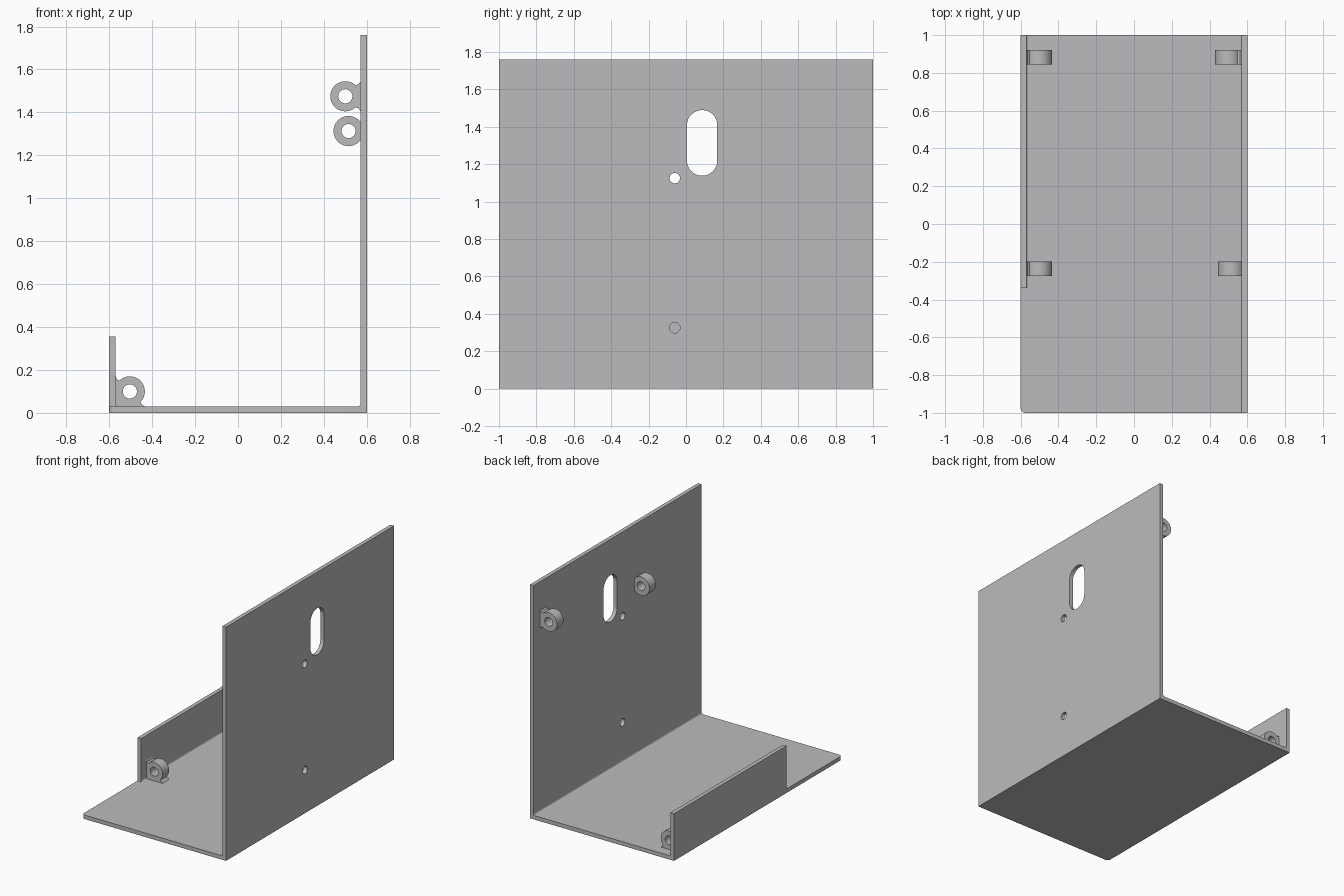
import bpy, bmesh, math
from mathutils import Matrix

if "Cube" in bpy.data.objects:
    bpy.data.objects.remove(bpy.data.objects["Cube"])

grey = bpy.data.materials.new("light grey")
grey.diffuse_color = (0.5, 0.5, 0.51, 1)
grey.use_nodes = True
grey.node_tree.nodes["Principled BSDF"].inputs["Base Color"].default_value = grey.diffuse_color

# Axis maps from the drawn profile (a, b, depth) to the model
FRONT = Matrix(((1, 0, 0, 0), (0, 0, -1, 0), (0, 1, 0, 0), (0, 0, 0, 1)))
SIDE = Matrix(((0, 0, 1, 0), (1, 0, 0, 0), (0, 1, 0, 0), (0, 0, 0, 1)))
TOP = Matrix.Identity(4)


def arc(cx, cy, r, a0, a1, n=24):
    """Points on an arc, angles in degrees."""
    angles = [math.radians(a0 + (a1 - a0) * i / n) for i in range(n + 1)]
    return [(cx + r * math.cos(t), cy + r * math.sin(t)) for t in angles]


def circle(cx, cy, r, n=32):
    return arc(cx, cy, r, 0, 360, n)[:-1]


def plate(name, loops, axes, centre, thickness):
    """Extrude an outline with optional holes into a solid plate."""
    curve = bpy.data.curves.new(name, 'CURVE')
    curve.dimensions = '2D'
    curve.fill_mode = 'BOTH'
    curve.extrude = thickness / 2
    for pts in loops:
        s = curve.splines.new('POLY')
        s.points.add(len(pts) - 1)
        for p, (a, b) in zip(s.points, pts):
            p.co = (a, b, 0, 1)
        s.use_cyclic_u = True
    tmp = bpy.data.objects.new(name + "_outline", curve)
    bpy.context.collection.objects.link(tmp)
    deps = bpy.context.evaluated_depsgraph_get()
    mesh = bpy.data.meshes.new_from_object(tmp.evaluated_get(deps))
    bpy.data.objects.remove(tmp)
    bm = bmesh.new()
    bm.from_mesh(mesh)
    bmesh.ops.remove_doubles(bm, verts=bm.verts, dist=1e-5)
    bmesh.ops.transform(bm, matrix=Matrix.Translation(centre) @ axes, verts=bm.verts)
    bmesh.ops.recalc_face_normals(bm, faces=bm.faces)
    bm.to_mesh(mesh)
    bm.free()
    mesh.materials.clear()
    mesh.materials.append(grey)
    ob = bpy.data.objects.new(name, mesh)
    bpy.context.collection.objects.link(ob)
    bpy.ops.object.select_all(action='DESELECT')
    bpy.context.view_layer.objects.active = ob
    ob.select_set(True)
    bpy.ops.object.shade_smooth_by_angle(angle=math.radians(30))
    return ob


T = 0.03        # sheet thickness
W = 0.6         # half width
IN = W - T      # inner face of the walls

# Floor with one rounded front corner
floor = arc(-W + 0.025, -0.975, 0.025, 180, 270, 8) + [(IN, -1), (IN, 1), (-W, 1)]
plate("floor", [floor], TOP, (0, 0, T / 2), T)

# Tall wall with a slot and two screw holes
wall = [(-1, 0), (1, 0), (1, 1.76), (-1, 1.76)]
slot = arc(0.086, 1.408, 0.081, 0, 180) + arc(0.086, 1.219, 0.081, 180, 360)
plate("tall_wall", [wall, slot, circle(-0.06, 1.125, 0.028), circle(-0.06, 0.325, 0.028)],
      SIDE, (W - T / 2, 0, 0), T)

# Low side wall
low = [(-0.34, T), (1, T), (1, 0.355), (-0.34, 0.355)]
plate("low_wall", [low], SIDE, (-W + T / 2, 0, 0), T)

# Small fillets where the walls meet the floor
F = 0.012
right = [(IN, T)] + arc(IN - F, T + F, F, 0, -90, 6)
left = [(-IN, T)] + arc(-IN + F, T + F, F, 180, 270, 6)
plate("tall_wall_fillet", [right], FRONT, (0, 0, 0), 2)
plate("low_wall_fillet", [left], FRONT, (0, 0.33, 0), 1.34)

# Hinge bosses: corner pair on the floor, two on the tall wall
R, H, D = 0.07, 0.033, 0.077
BACK, FORE = 0.882, -0.238
corner = arc(-0.504, 0.1, R, -45, 135, 32) + [
    (-0.565, 0.157), (-IN, 0.17), (-IN, T), (-0.435, T), (-0.447, 0.039)]
for name, y in (("back", BACK), ("front", FORE)):
    plate(name + "_corner_boss", [corner, circle(-0.504, 0.1, H)], FRONT, (0, y, 0), D)

upper = arc(0.5, 1.475, R, 48, 312, 40) + [
    (0.56, 1.42), (IN, 1.407), (IN, 1.543), (0.56, 1.53)]
plate("back_wall_boss", [upper, circle(0.5, 1.475, H)], FRONT, (0, BACK, 0), D)
lower = arc(0.515, 1.313, R, 38, 322, 40)
plate("front_wall_boss", [lower, circle(0.515, 1.313, H)], FRONT, (0, FORE, 0), D)
